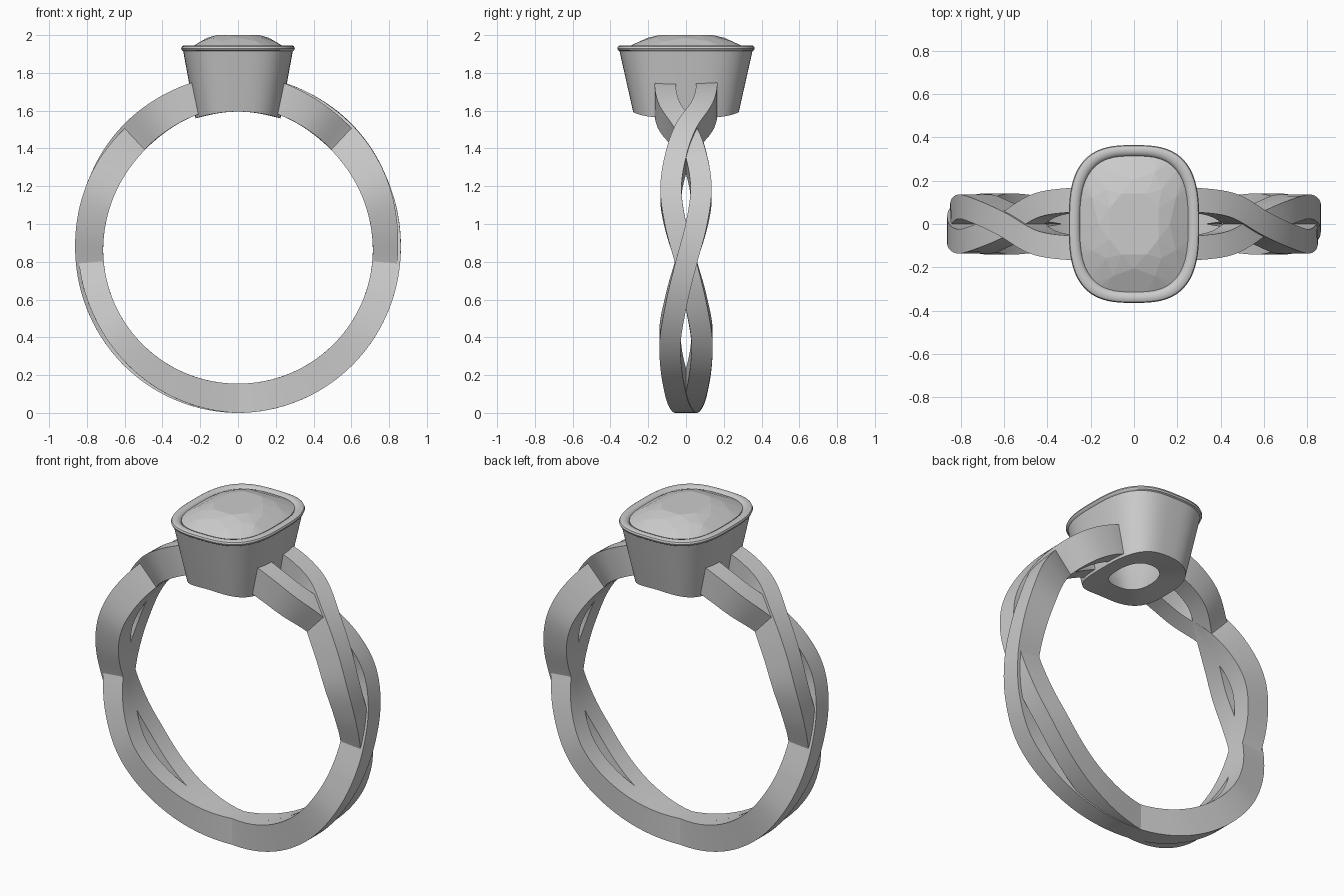
import bpy, bmesh, math
from mathutils import Vector

if "Cube" in bpy.data.objects:
    bpy.data.objects.remove(bpy.data.objects["Cube"])

CZ = 0.865          # height of the finger-hole centre
END = 168           # band stops inside the bezel, degrees from the bottom


def finish(name, bm, angle=None):
    bmesh.ops.recalc_face_normals(bm, faces=bm.faces[:])
    me = bpy.data.meshes.new(name)
    bm.to_mesh(me)
    bm.free()
    ob = bpy.data.objects.new(name, me)
    bpy.context.collection.objects.link(ob)
    if angle:
        bpy.ops.object.select_all(action='DESELECT')
        bpy.context.view_layer.objects.active = ob
        ob.select_set(True)
        bpy.ops.object.shade_smooth_by_angle(angle=math.radians(angle))
    return ob


def interp(keys, t):
    """Smooth interpolation through (t, value) keys."""
    def slope(i):
        a, b = keys[max(i - 1, 0)], keys[min(i + 1, len(keys) - 1)]
        return (b[1] - a[1]) / (b[0] - a[0])
    for i in range(len(keys) - 1):
        (t0, v0), (t1, v1) = keys[i], keys[i + 1]
        if t <= t1:
            h = t1 - t0
            u = (t - t0) / h
            return ((2*u**3 - 3*u**2 + 1) * v0 + (u**3 - 2*u**2 + u) * h * slope(i)
                    + (3*u**2 - 2*u**3) * v1 + (u**3 - u**2) * h * slope(i + 1))
    return keys[-1][1]


# weave, radii and over/under dips against angle from the bottom of the ring
HALF = [(27, -.055), (53, -.085), (70, -.052), (85, 0), (99, .055), (112, .08),
        (125, .053), (137, 0), (149, -.083), (159, -.108), (END, -.108)]
WEAVE = [(-t, -v) for t, v in reversed(HALF)] + [(0, 0)] + HALF
OUTER = [(0, .865), (85, .86), (110, .87), (136, .893), (END, .92)]
INNER = [(0, .71), (85, .714), (110, .714), (136, .722), (END, .75)]
DIP_A = [(0, 0), (60, 0), (115, 0), (137, -.015), (155, -.01), (END, 0)]
DIP_B = [(0, 0), (30, -.012), (60, -.02), (85, -.015), (100, -.01), (120, 0), (END, 0)]


def strand(name, side, dip, width=.112):
    bm = bmesh.new()
    prev = None
    n = 168
    for i in range(n + 1):
        t = -END + 2 * END * i / n
        r1 = interp(OUTER, abs(t)) + interp(dip, abs(t))
        r0 = interp(INNER, abs(t))
        y = side * interp(WEAVE, t)
        dy = side * (interp(WEAVE, min(t + .5, END)) - interp(WEAVE, max(t - .5, -END)))
        d = Vector((math.radians(1) * r1, dy)).normalized()
        ring = []
        for s, r in ((-1, r0), (1, r0), (1, r1), (-1, r1)):
            a = math.radians(t) - s * width / 2 * d.y / r1
            ring.append(bm.verts.new((r * math.sin(a), y + s * width / 2 * d.x,
                                      CZ - r * math.cos(a))))
        if prev:
            for k in range(4):
                bm.faces.new((prev[k], prev[k-1], ring[k-1], ring[k]))
        else:
            bm.faces.new(ring)
        prev = ring
    bm.faces.new(prev)
    return finish(name, bm, 35)


strand("band_strand_over", 1, DIP_A)
strand("band_strand_under", -1, DIP_B)


def cushion(hx, hy, a, p=2.9):
    c, s = math.cos(a), math.sin(a)
    return (hx * math.copysign(abs(c) ** (2 / p), c),
            hy * math.copysign(abs(s) ** (2 / p), s))


# bezel cup: lofted cushion outlines, its underside follows the finger hole
PROFILE = [(.225, .28, None), (.29, .352, 1.915), (.297, .360, 1.92), (.301, .364, 1.93),
           (.297, .360, 1.94), (.288, .351, 1.945), (.272, .336, 1.945), (.258, .322, 1.94),
           (.25, .314, 1.93), (.245, .308, 1.90), (.115, .145, None)]
bm = bmesh.new()
rings = []
N = 96
for hx, hy, z in PROFILE:
    ring = []
    for k in range(N):
        x, y = cushion(hx, hy, 2 * math.pi * k / N, 2.4 if hx < .2 else 2.9)
        ring.append(bm.verts.new((x, y, z or CZ + math.sqrt(.73 ** 2 - x * x))))
    rings.append(ring)
for j in range(len(rings)):
    a, b = rings[j - 1], rings[j]
    for k in range(N):
        bm.faces.new((a[k-1], a[k], b[k], b[k-1]))
finish("bezel", bm, 35)

# faceted stone: hull of staggered outlines
bm = bmesh.new()
for hx, hy, z, n, off in ((.25, .314, 1.925, 48, 0), (.25, .314, 1.935, 48, 0),
                          (.205, .255, 1.967, 8, .5), (.165, .205, 1.985, 8, 0),
                          (.12, .15, 2.0, 8, .5),
                          (.17, .21, 1.84, 8, .5), (.04, .05, 1.72, 8, 0)):
    for k in range(n):
        x, y = cushion(hx, hy, 2 * math.pi * (k + off) / n, 2.6 if n == 8 else 2.9)
        bm.verts.new((x, y, z))
bmesh.ops.convex_hull(bm, input=bm.verts[:])
bmesh.ops.dissolve_limit(bm, angle_limit=math.radians(1), verts=bm.verts[:], edges=bm.edges[:])
finish("stone", bm)
